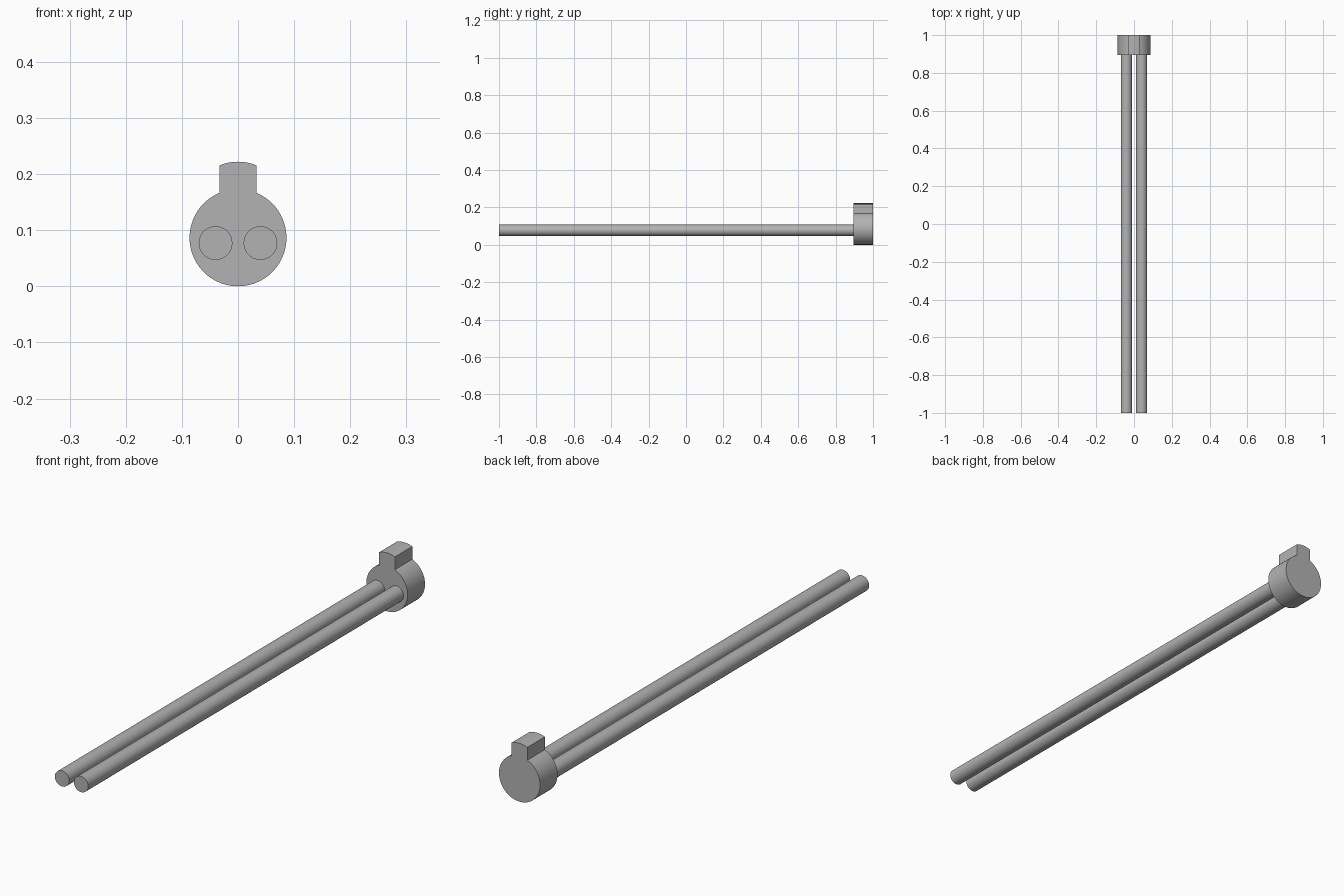
import bpy, bmesh
from math import pi, sin, cos, asin, radians

cube = bpy.data.objects.get("Cube")
if cube:
    bpy.data.objects.remove(cube, do_unlink=True)

grey = bpy.data.materials.new("plain grey")
grey.use_nodes = True
COLOUR = (0.45, 0.45, 0.45, 1)
grey.diffuse_color = COLOUR
grey.node_tree.nodes["Principled BSDF"].inputs["Base Color"].default_value = COLOUR


def arc(cx, cz, r, start, end, steps):
    """Points along an arc in the x-z plane, both ends included."""
    angles = [start + (end - start) * i / steps for i in range(steps + 1)]
    return [(cx + r * cos(a), cz + r * sin(a)) for a in angles]


def extrude_profile(name, profile, y0, y1):
    """Solid prism made by pushing an x-z outline along y."""
    bm = bmesh.new()
    face = bm.faces.new([bm.verts.new((x, y0, z)) for x, z in profile])
    result = bmesh.ops.extrude_face_region(bm, geom=[face], use_keep_orig=True)
    verts = [g for g in result["geom"] if isinstance(g, bmesh.types.BMVert)]
    bmesh.ops.translate(bm, verts=verts, vec=(0, y1 - y0, 0))
    bmesh.ops.recalc_face_normals(bm, faces=bm.faces)
    mesh = bpy.data.meshes.new(name)
    bm.to_mesh(mesh)
    bm.free()
    mesh.materials.append(grey)
    obj = bpy.data.objects.new(name, mesh)
    bpy.context.collection.objects.link(obj)
    bpy.ops.object.select_all(action="DESELECT")
    obj.select_set(True)
    bpy.context.view_layer.objects.active = obj
    bpy.ops.object.shade_smooth_by_angle(angle=radians(30))
    return obj


HEAD_R, TAB_HALF, TOP = 0.0865, 0.033, 0.222
FRONT, JOINT, BACK = -1.0, 0.895, 1.0

# Round head with an upright tab whose top is gently curved
lean = asin(TAB_HALF / HEAD_R)
body = arc(0, HEAD_R, HEAD_R, pi / 2 + lean, 5 * pi / 2 - lean, 48)
tab_top = arc(0, TOP - HEAD_R, HEAD_R, pi / 2 - lean, pi / 2 + lean, 8)
extrude_profile("head", body + tab_top, JOINT, BACK)

# Pair of long round rods
for side, x in (("left", 0.04), ("right", -0.04)):
    outline = arc(x, 0.077, 0.03, 0, 2 * pi, 40)[:-1]
    extrude_profile(side + "_rod", outline, FRONT, JOINT)
